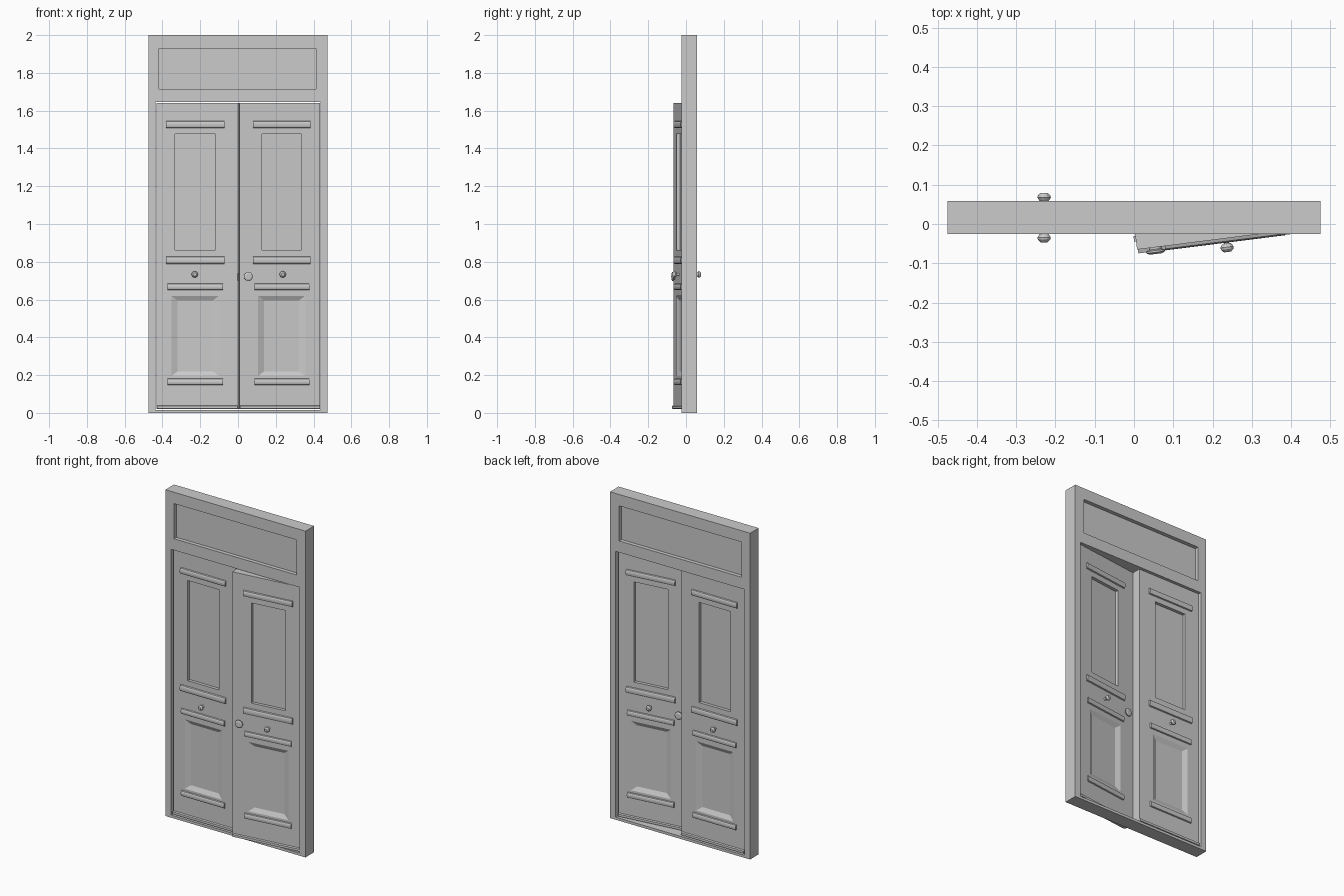
import bpy, bmesh, math
from mathutils import Matrix, Vector

if "Cube" in bpy.data.objects:
    bpy.data.objects.remove(bpy.data.objects["Cube"])

YC = 0.0165      # mid plane of the frame and leaves
HINGE = 0.431    # hinge distance from centre
HALF = 0.028     # half thickness of a leaf


def add_frustum(bm, a, b, c, d, y0, y1):
    """Solid between rectangle a at y0 and rectangle b at y1 (a, b: x0,x1,z0,z1)"""
    va = [bm.verts.new((x, y0, z)) for x, z in ((a, c), (b, c), (b, d), (a, d))]
    return va


def box(bm, x0, x1, y0, y1, z0, z1, inset=(0, 0)):
    # box; the y1 face may be inset to give sloping sides
    ix, iz = inset
    near = [bm.verts.new((x, y0, z)) for x, z in ((x0, z0), (x1, z0), (x1, z1), (x0, z1))]
    far = [bm.verts.new((x, y1, z)) for x, z in
           ((x0 + ix, z0 + iz), (x1 - ix, z0 + iz), (x1 - ix, z1 - iz), (x0 + ix, z1 - iz))]
    bm.faces.new(near)
    bm.faces.new(far[::-1])
    for i in range(4):
        j = (i + 1) % 4
        bm.faces.new((near[j], near[i], far[i], far[j]))


def moulding(bm, x0, x1, y, z0, z1, out, n=6):
    # half-round bar standing off the plane y, on the side given by sign of out
    zc, h = (z0 + z1) / 2, (z1 - z0) / 2
    pts = [(y + out * math.sin(math.pi * i / n) ** 0.6 if 0 < i < n else y,
            zc + h * math.cos(math.pi * i / n)) for i in range(n + 1)]
    ends = [[bm.verts.new((x, py, pz)) for py, pz in pts] for x in (x0, x1)]
    bm.faces.new(ends[0])
    bm.faces.new(ends[1][::-1])
    for i in range(n + 1):
        j = (i + 1) % (n + 1)
        bm.faces.new((ends[0][j], ends[0][i], ends[1][i], ends[1][j]))


def lathe(bm, centre, axis, profile, n=12):
    # turned part: profile of (radius, distance along axis), capped at both ends
    rot = Vector((0, 0, 1)).rotation_difference(Vector(axis)).to_matrix()
    rings = [[bm.verts.new(Vector(centre) + rot @ Vector((
        r * math.cos(2 * math.pi * k / n), r * math.sin(2 * math.pi * k / n), h)))
        for k in range(n)] for r, h in profile]
    for a, b in zip(rings, rings[1:]):
        for k in range(n):
            m = (k + 1) % n
            bm.faces.new((a[k], a[m], b[m], b[k]))
    bm.faces.new(rings[0][::-1])
    bm.faces.new(rings[-1])


def finish(bm, name, side=1, matrix=None):
    if side < 0:
        bmesh.ops.scale(bm, vec=(-1, 1, 1), verts=bm.verts)
    bmesh.ops.recalc_face_normals(bm, faces=bm.faces)
    me = bpy.data.meshes.new(name)
    bm.to_mesh(me)
    bm.free()
    ob = bpy.data.objects.new(name, me)
    bpy.context.collection.objects.link(ob)
    if matrix:
        ob.matrix_world = matrix
    return ob


def cut(ob, cutter):
    mod = ob.modifiers.new("cut", 'BOOLEAN')
    mod.operation, mod.solver, mod.object = 'DIFFERENCE', 'EXACT', cutter
    bpy.context.view_layer.objects.active = ob
    bpy.ops.object.modifier_apply(modifier=mod.name)
    bpy.data.objects.remove(cutter)


# Frame with door opening and a recessed transom panel on both faces
bm = bmesh.new()
box(bm, -0.475, 0.475, YC - 0.0415, YC + 0.0415, 0, 2)
frame = finish(bm, "door_frame")
bm = bmesh.new()
box(bm, -0.436, 0.436, -0.2, 0.2, 0.016, 1.645)
for s in (-1, 1):
    box(bm, -0.417, 0.413, YC + s * 0.018, YC + s * 0.1, 1.715, 1.93)
cutter = finish(bm, "frame_cutter")
cutter.hide_render = True
cut(frame, cutter)

KNOB = [(0.008, 0), (0.006, 0.012), (0.012, 0.015), (0.017, 0.0225), (0.016, 0.028), (0.009, 0.035)]
HANDLE = [(0.016, 0), (0.016, 0.005), (0.024, 0.008), (0.024, 0.013), (0.015, 0.017)]

for side, label, angle in ((-1, "left", 0), (1, "right", 7.2)):
    place = (Matrix.Translation((side * HINGE, YC, 0))
             @ Matrix.Rotation(math.radians(angle), 4, 'Z'))

    def X(x):
        return x - HINGE

    # Leaf slab with upper recess and lower sloped recess
    bm = bmesh.new()
    box(bm, X(0.001), X(0.431), -HALF, HALF, 0.02, 1.641)
    leaf = finish(bm, label + "_leaf", side, place)
    bm = bmesh.new()
    for s in (-1, 1):
        box(bm, X(0.12), X(0.333), s * 0.1, s * 0.009, 0.862, 1.476)
        # cutter slightly oversized so its slope meets the leaf face at the panel edge
        box(bm, X(0.098), X(0.355), s * (HALF + 0.001), s * 0.015, 0.193, 0.622, (0.035, 0.027))
    cutter = finish(bm, "leaf_cutter", side, place)
    cutter.hide_render = True
    bpy.context.view_layer.update()
    cut(leaf, cutter)

    # Half-round mouldings and weather bars, both faces
    bm = bmesh.new()
    for s in (-1, 1):
        for x0, x1, z0, z1 in ((0.072, 0.38, 1.508, 1.545), (0.072, 0.38, 0.788, 0.828),
                               (0.08, 0.373, 0.65, 0.684), (0.08, 0.373, 0.147, 0.181)):
            moulding(bm, X(x0), X(x1), s * HALF, z0, z1, s * 0.011)
        box(bm, X(0.003), X(0.429), s * HALF, s * (HALF + 0.01), 0.02, 0.04, (0, 0.003))
    finish(bm, label + "_mouldings", side, place)

    # Small pull knobs, both faces
    bm = bmesh.new()
    for s in (-1, 1):
        lathe(bm, (X(0.229), s * HALF, 0.733), (0, s, 0), KNOB)
    finish(bm, label + "_knobs", side, place)

    # Turning handles and latch bolt on the open leaf
    if side > 0:
        bm = bmesh.new()
        for s in (-1, 1):
            lathe(bm, (X(0.047), s * HALF, 0.722), (0, s, 0), HANDLE, 16)
        box(bm, X(-0.004), X(0.001), -0.007, 0.007, 0.702, 0.738)
        finish(bm, "right_handle_and_latch", side, place)
